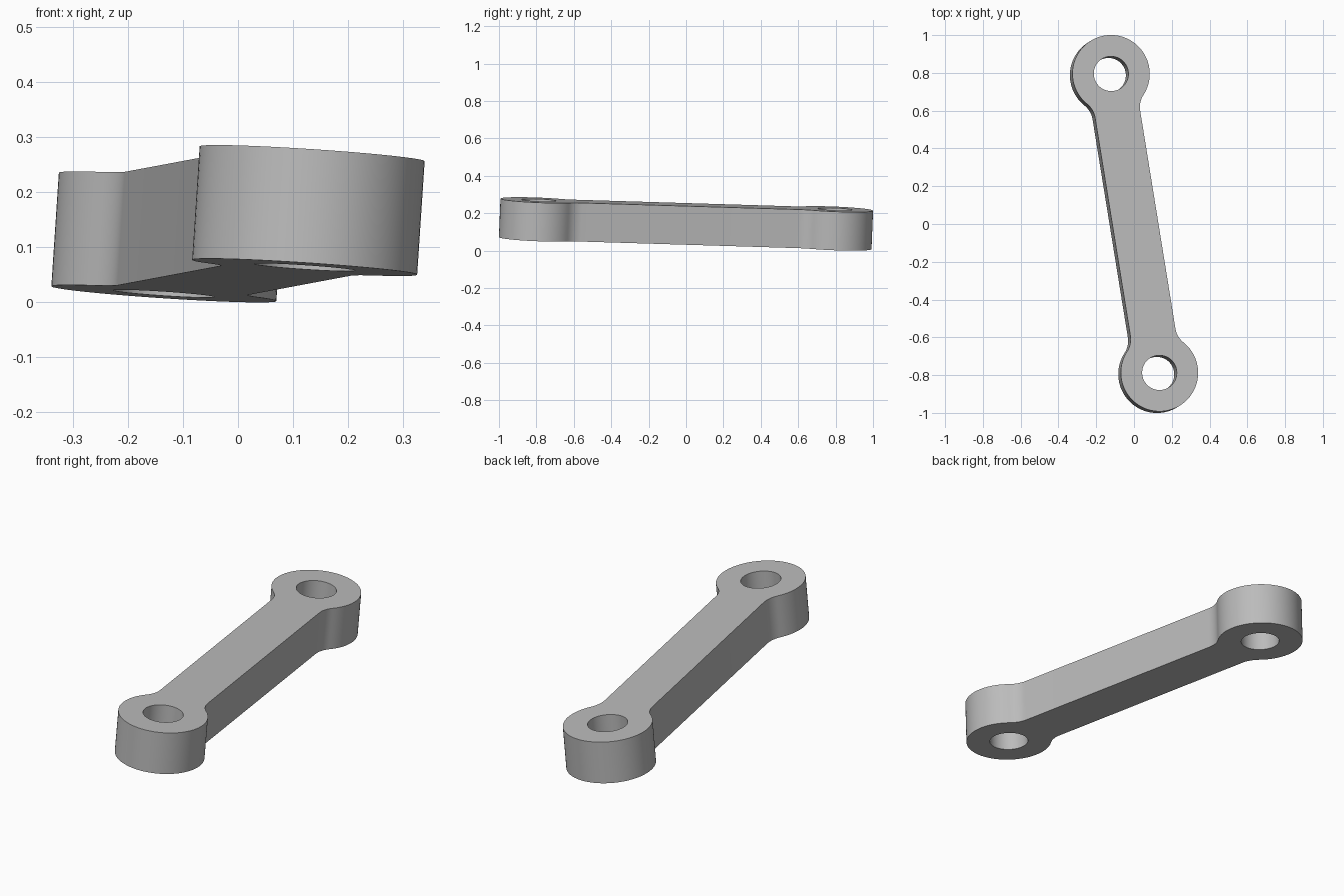
import bpy
import bmesh
from math import sin, cos, pi, atan2, sqrt, radians
from mathutils import Matrix, Vector

cube = bpy.data.objects.get("Cube")
if cube:
    bpy.data.objects.remove(cube, do_unlink=True)

# Link dimensions
HALF_SPAN = 0.802    # middle to each eye centre
EYE = 0.205
HOLE = 0.092
BAR = 0.121          # half the bar width
FILLET = 0.12
THICK = 0.207


def arc(cx, cy, r, start, end, n):
    """Points on an arc, both ends included."""
    return [Vector((cx + r * cos(start + (end - start) * i / n),
                    cy + r * sin(start + (end - start) * i / n), 0))
            for i in range(n + 1)]


def add_loop(bm, points):
    verts = [bm.verts.new(p) for p in points]
    return [bm.edges.new((a, b)) for a, b in zip(verts, verts[1:] + verts[:1])]


# Outline of one end: fillet, eye, fillet; the other end is a half turn
run = sqrt((EYE + FILLET) ** 2 - (BAR + FILLET) ** 2)
phi = atan2(BAR + FILLET, run)
fx, fy = HALF_SPAN - run, BAR + FILLET
end = (arc(fx, -fy, FILLET, pi / 2, phi, 10)
       + arc(HALF_SPAN, 0, EYE, phi - pi, pi - phi, 64)[1:-1]
       + arc(fx, fy, FILLET, -phi, -pi / 2, 10))
outline = end + [-p for p in end]

# Flat plate with two holes, extruded to full thickness
bm = bmesh.new()
edges = add_loop(bm, outline)
for side in (-1, 1):
    edges += add_loop(bm, arc(side * HALF_SPAN, 0, HOLE, 0, 2 * pi, 64)[:-1])
bmesh.ops.triangle_fill(bm, edges=edges, use_beauty=True)
bmesh.ops.translate(bm, verts=bm.verts, vec=(0, 0, -THICK / 2))
result = bmesh.ops.extrude_face_region(bm, geom=bm.faces[:], use_keep_orig=True)
top = [g for g in result["geom"] if isinstance(g, bmesh.types.BMVert)]
bmesh.ops.translate(bm, verts=top, vec=(0, 0, THICK))
bmesh.ops.recalc_face_normals(bm, faces=bm.faces)

# Tilt into place
normal = Vector((0.066, 0.041, 1)).normalized()
along = Vector((-0.256, 1.582, -0.048))
along = (along - normal * along.dot(normal)).normalized()
across = normal.cross(along)
turn = Matrix((along, across, normal)).transposed().to_4x4()
bm.transform(Matrix.Translation((0, 0, 0.1425)) @ turn)

mesh = bpy.data.meshes.new("link_arm")
bm.to_mesh(mesh)
bm.free()
link = bpy.data.objects.new("link_arm", mesh)
bpy.context.collection.objects.link(link)

# Grey metal
grey = bpy.data.materials.new("plain_grey")
grey.use_nodes = True
colour = (0.5, 0.5, 0.5, 1)
grey.diffuse_color = colour
grey.node_tree.nodes["Principled BSDF"].inputs["Base Color"].default_value = colour
mesh.materials.append(grey)

bpy.ops.object.select_all(action="DESELECT")
link.select_set(True)
bpy.context.view_layer.objects.active = link
bpy.ops.object.shade_smooth_by_angle(angle=radians(30))
